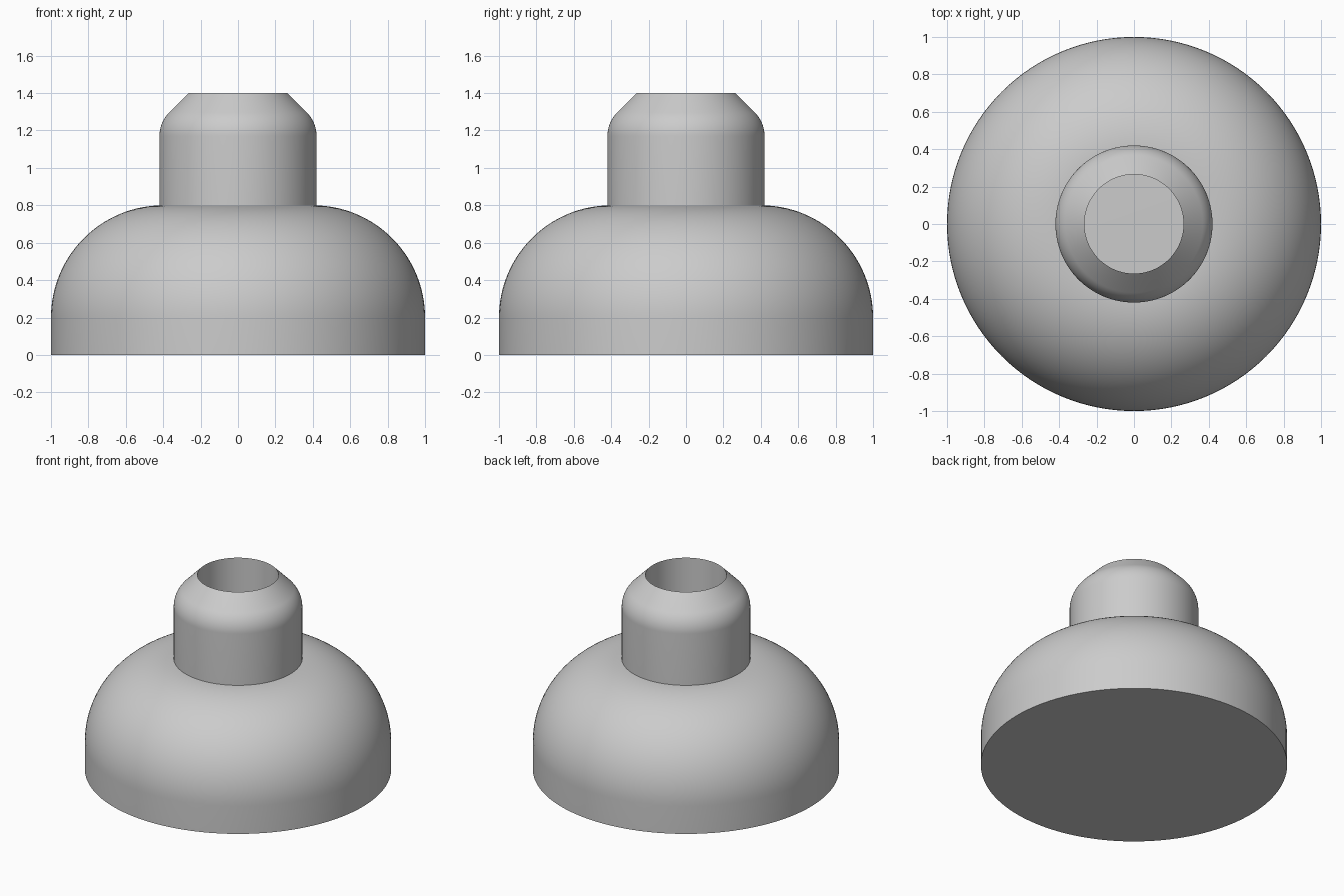
import bpy
import bmesh
from math import cos, sin, radians, tau

SEGMENTS = 128

default_cube = bpy.data.objects.get("Cube")
if default_cube:
    bpy.data.objects.remove(default_cube, do_unlink=True)

# Single plain grey finish
grey = bpy.data.materials.new("plain grey")
grey.use_nodes = True
colour = (0.6, 0.6, 0.6, 1)
grey.diffuse_color = colour
grey.node_tree.nodes["Principled BSDF"].inputs["Base Color"].default_value = colour


def arc(cx, cz, radius, end, steps):
    """Profile points from straight out (0 degrees) up to the end angle."""
    angles = [radians(end * i / steps) for i in range(steps + 1)]
    return [(cx + radius * cos(a), cz + radius * sin(a)) for a in angles]


def lathe(name, profile, closed=False):
    """Revolve (radius, height) points around the z axis."""
    bm = bmesh.new()
    verts = [bm.verts.new((r, 0, z)) for r, z in profile]
    pairs = list(zip(verts, verts[1:]))
    if closed:
        pairs.append((verts[-1], verts[0]))
    edges = [bm.edges.new(p) for p in pairs]
    bmesh.ops.spin(bm, geom=verts + edges, cent=(0, 0, 0), axis=(0, 0, 1),
                   angle=tau, steps=SEGMENTS, use_duplicate=False)
    bmesh.ops.remove_doubles(bm, verts=bm.verts[:], dist=0.0001)
    bmesh.ops.recalc_face_normals(bm, faces=bm.faces[:])
    mesh = bpy.data.meshes.new(name)
    bm.to_mesh(mesh)
    bm.free()
    mesh.materials.append(grey)
    obj = bpy.data.objects.new(name, mesh)
    bpy.context.collection.objects.link(obj)
    bpy.ops.object.select_all(action="DESELECT")
    obj.select_set(True)
    bpy.context.view_layer.objects.active = obj
    bpy.ops.object.shade_smooth_by_angle(angle=radians(30))
    return obj


# Domed base with a straight lower rim and a flat top
lathe("domed_base", [(0, 0), (1, 0)] + arc(0.4, 0.2, 0.6, 90, 32) + [(0, 0.8)])

# Hollow neck: straight wall, rounded shoulder, sloping lip and bore
lathe("hollow_neck",
      [(0.265, 0.79), (0.42, 0.79)] + arc(0.24, 1.17, 0.18, 45, 12) + [(0.265, 1.4)],
      closed=True)
